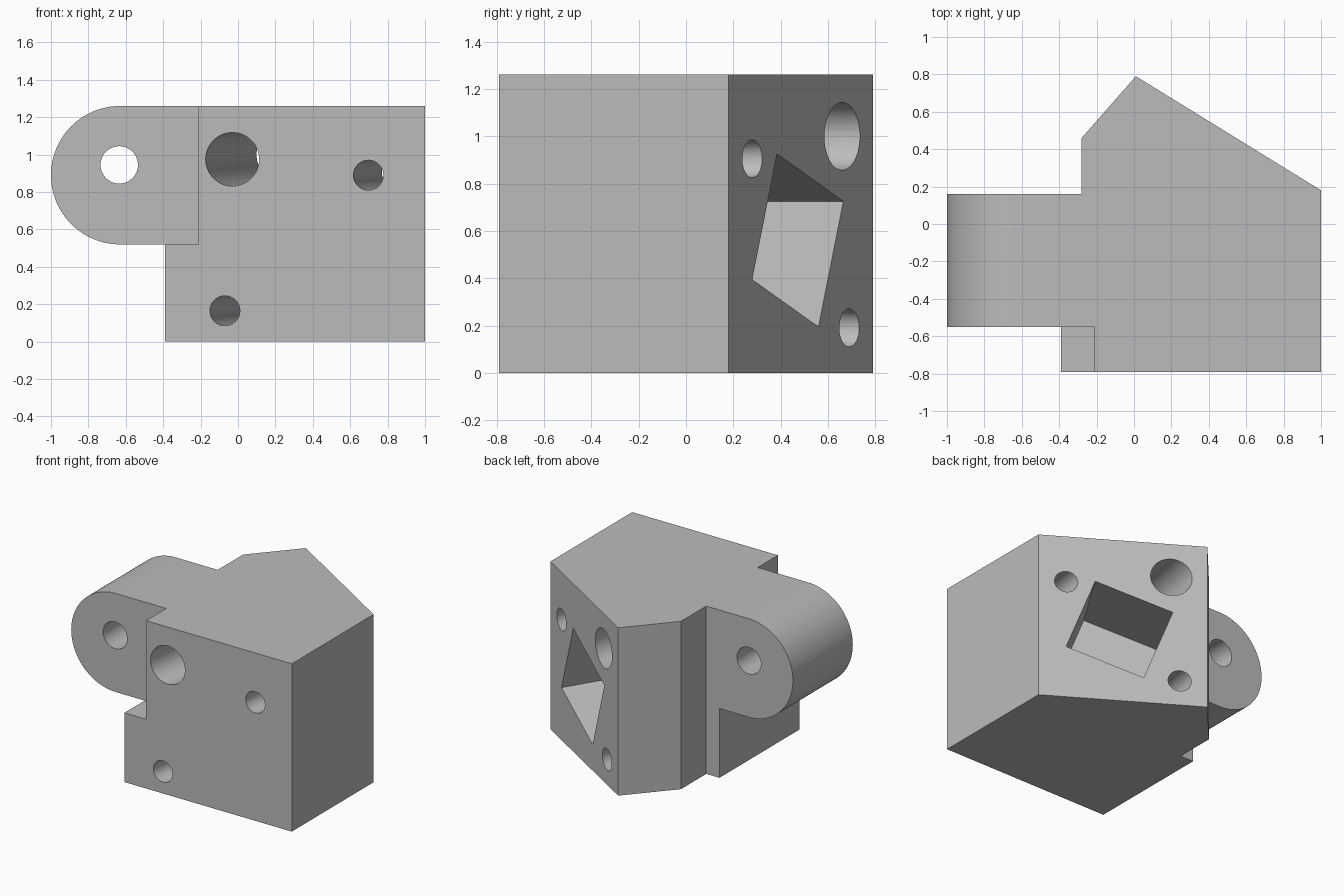
import bpy
import bmesh
from math import sin, cos, pi, radians
from mathutils import Vector

cube = bpy.data.objects.get("Cube")
if cube:
    bpy.data.objects.remove(cube, do_unlink=True)

grey = bpy.data.materials.new("plain grey")
grey.use_nodes = True
grey.diffuse_color = (0.5, 0.5, 0.5, 1)
grey.node_tree.nodes["Principled BSDF"].inputs["Base Color"].default_value = (0.5, 0.5, 0.5, 1)

HEIGHT = 1.26
LUG_BOTTOM = 0.52
FRONT = -0.79
LUG_FRONT, LUG_BACK = -0.55, 0.16
APEX = Vector((0.01, 0.79, 0))          # rear corner of the body
SLOPE_END = Vector((1.0, 0.18, 0))      # other end of the slanted face
ALONG = (SLOPE_END - APEX).normalized()
NORMAL = Vector((-ALONG.y, ALONG.x, 0))
UP = Vector((0, 0, 1))
RIGHT = Vector((1, 0, 0))


def loft(name, ring_a, ring_b):
    """Closed solid between two matching rings of points."""
    bm = bmesh.new()
    a = [bm.verts.new(p) for p in ring_a]
    b = [bm.verts.new(p) for p in ring_b]
    bm.faces.new(a)
    bm.faces.new(b)
    for i in range(len(a)):
        j = (i + 1) % len(a)
        bm.faces.new((a[i], a[j], b[j], b[i]))
    bmesh.ops.recalc_face_normals(bm, faces=bm.faces)
    mesh = bpy.data.meshes.new(name)
    bm.to_mesh(mesh)
    bm.free()
    mesh.materials.append(grey)
    obj = bpy.data.objects.new(name, mesh)
    bpy.context.collection.objects.link(obj)
    return obj


def prism(name, ring, move):
    return loft(name, ring, [p + move for p in ring])


def circle(center, axis, radius, n=64):
    return [center + radius * (cos(2 * pi * i / n) * axis + sin(2 * pi * i / n) * UP)
            for i in range(n)]


def on_slope(y, z):
    """Point of the slanted face at a given y and height."""
    p = APEX.lerp(SLOPE_END, (y - APEX.y) / (SLOPE_END.y - APEX.y))
    return Vector((p.x, y, z))


def combine(target, tool, operation):
    mod = target.modifiers.new("combine", 'BOOLEAN')
    mod.operation = operation
    mod.solver = 'EXACT'
    mod.object = tool
    bpy.context.view_layer.objects.active = target
    bpy.ops.object.modifier_apply(modifier=mod.name)
    bpy.data.objects.remove(tool, do_unlink=True)


# Main block with the slanted rear face
outline = [(-0.39, FRONT), (1, FRONT), SLOPE_END.xy, APEX.xy,
           (-0.28, 0.46), (-0.28, LUG_BACK), (-0.39, LUG_BACK)]
body = prism("bracket_body", [Vector((x, y, 0)) for x, y in outline], UP * HEIGHT)

# Step in the front left corner, and the upper part set in to the lug
step = [Vector((x, y, LUG_BOTTOM)) for x, y in
        [(-0.6, -1), (-0.21, -1), (-0.21, LUG_FRONT), (-0.6, LUG_FRONT)]]
combine(body, prism("step_cutter", step, UP), 'DIFFERENCE')

# Rounded lug on the side
radius = (HEIGHT - LUG_BOTTOM) / 2
lug_mid = Vector((radius - 1, LUG_FRONT, LUG_BOTTOM + radius))
arc = [lug_mid + radius * Vector((cos(t), 0, sin(t)))
       for t in (pi / 2 + pi * i / 48 for i in range(49))]
inner = [Vector((-0.25, LUG_FRONT, z)) for z in (LUG_BOTTOM, HEIGHT)]
lug = prism("lug", arc + inner, Vector((0, LUG_BACK - LUG_FRONT, 0)))
combine(body, lug, 'UNION')

# Pivot hole through the lug
pivot = prism("pivot_cutter", circle(Vector((-0.635, -1, 0.945)), RIGHT, 0.1),
              Vector((0, 2, 0)))
combine(body, pivot, 'DIFFERENCE')

# Oblique bores: front x, z, then slanted face y, z, then radius
for fx, fz, by, bz, r in [(-0.03, 0.975, 0.66, 1.0, 0.143),
                          (0.697, 0.89, 0.28, 0.905, 0.08),
                          (-0.07, 0.165, 0.69, 0.19, 0.08)]:
    front = circle(Vector((fx, FRONT, fz)), RIGHT, r)
    back = circle(on_slope(by, bz), ALONG, r)
    bore = loft("bore_cutter",
                [p.lerp(q, -0.05) for p, q in zip(front, back)],
                [p.lerp(q, 1.05) for p, q in zip(front, back)])
    combine(body, bore, 'DIFFERENCE')

# Tilted square pocket in the slanted face
corners = [on_slope(y, z) + NORMAL * 0.05 for y, z in
           [(0.385, 0.925), (0.665, 0.725), (0.56, 0.195), (0.28, 0.395)]]
combine(body, prism("pocket_cutter", corners, NORMAL * -0.59), 'DIFFERENCE')

# Smooth bores and lug, sharp edges elsewhere
bpy.ops.object.select_all(action='DESELECT')
body.select_set(True)
bpy.context.view_layer.objects.active = body
bpy.ops.object.shade_smooth_by_angle(angle=radians(25))
